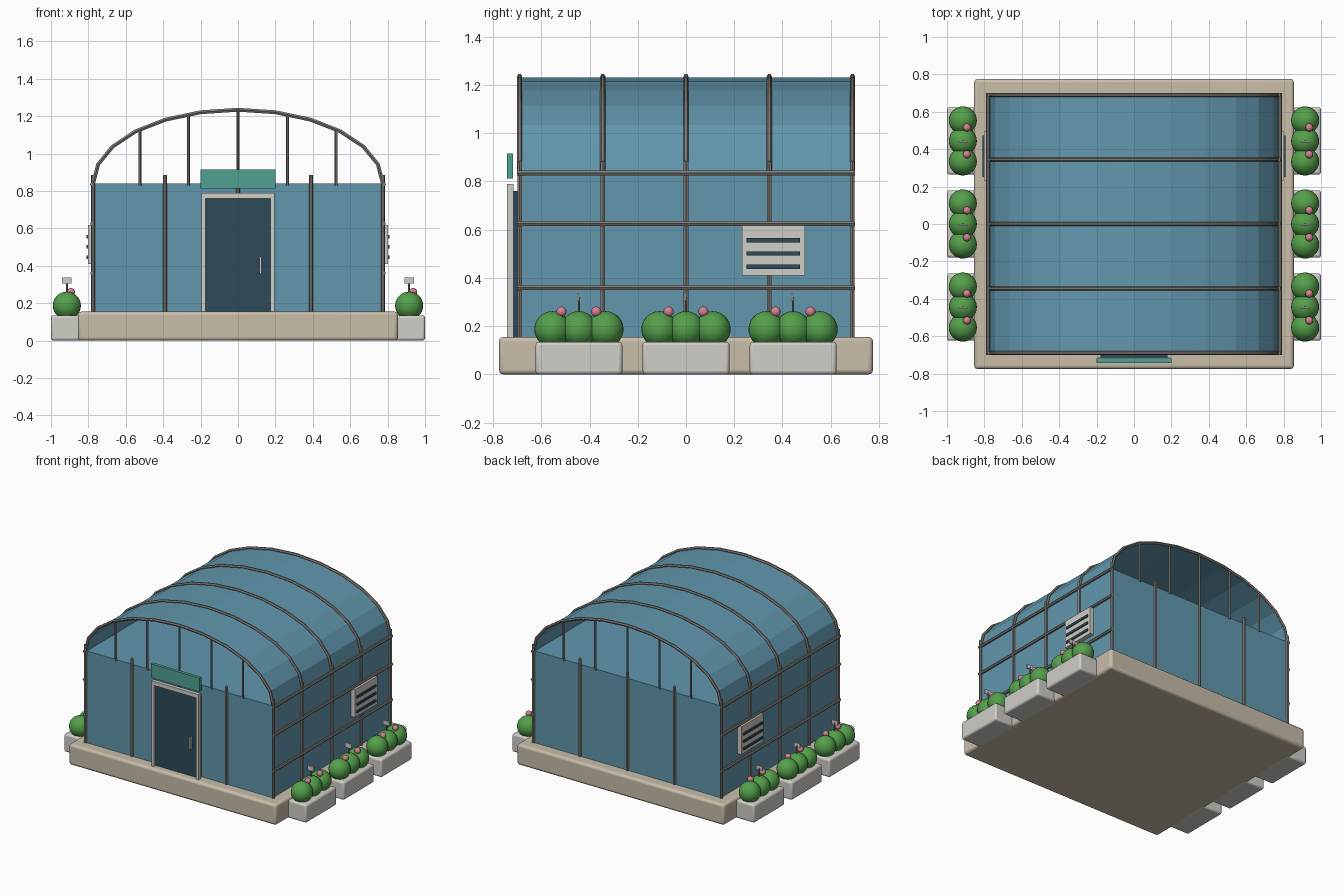
import bpy, bmesh
from math import sin, cos, pi, sqrt, radians

if "Cube" in bpy.data.objects:
    bpy.data.objects.remove(bpy.data.objects["Cube"])


def material(name, rgb):
    m = bpy.data.materials.new(name)
    m.diffuse_color = (*rgb, 1)
    m.use_nodes = True
    m.node_tree.nodes["Principled BSDF"].inputs["Base Color"].default_value = m.diffuse_color
    return m


STONE = material("stone", (0.58, 0.51, 0.40))
GLASS = material("blue_glass", (0.12, 0.31, 0.42))
METAL = material("metal", (0.22, 0.20, 0.18))
PALE = material("pale", (0.64, 0.62, 0.58))
DARK = material("dark_glass", (0.026, 0.07, 0.10))
TEAL = material("teal", (0.08, 0.36, 0.29))
GREEN = material("leaf", (0.09, 0.35, 0.07))
PINK = material("flower", (0.70, 0.22, 0.30))


def finish(obj, name, mat, smooth=False):
    obj.name = name
    obj.data.materials.clear()
    obj.data.materials.append(mat)
    if smooth:
        bpy.ops.object.shade_smooth_by_angle(angle=radians(40))
    return obj


def box(name, lo, hi, mat, bevel=0):
    """Box between two corners, optionally with rounded edges."""
    bpy.ops.mesh.primitive_cube_add(size=1, location=[(a + b) / 2 for a, b in zip(lo, hi)])
    obj = bpy.context.object
    obj.scale = [b - a for a, b in zip(lo, hi)]
    bpy.ops.object.transform_apply(location=False, rotation=False, scale=True)
    if bevel:
        mod = obj.modifiers.new("round", "BEVEL")
        mod.width, mod.segments = bevel, 3
    return finish(obj, name, mat, bool(bevel))


def tube(name, points, mat=METAL, r=0.011):
    """Round bar following a path."""
    cu = bpy.data.curves.new(name, "CURVE")
    cu.dimensions = "3D"
    cu.bevel_depth, cu.bevel_resolution, cu.use_fill_caps = r, 1, True
    sp = cu.splines.new("POLY")
    sp.points.add(len(points) - 1)
    for p, co in zip(sp.points, points):
        p.co = (*co, 1)
    obj = bpy.data.objects.new(name, cu)
    bpy.context.collection.objects.link(obj)
    bpy.ops.object.select_all(action="DESELECT")
    obj.select_set(True)
    bpy.context.view_layer.objects.active = obj
    bpy.ops.object.convert(target="MESH")
    return finish(bpy.context.object, name, mat, True)


def ball(name, loc, r, mat):
    bpy.ops.mesh.primitive_uv_sphere_add(segments=24, ring_count=14, radius=r, location=loc)
    obj = finish(bpy.context.object, name, mat)
    bpy.ops.object.shade_smooth()
    return obj


FLOOR, EAVE, RISE, W, L = 0.155, 0.84, 0.395, 0.775, 0.69


def arch(a, h):
    return [(a * cos(i * pi / 12), EAVE + h * sin(i * pi / 12)) for i in range(13)]


# Base slab and glass body
box("base_slab", (-0.855, -0.775, 0), (0.855, 0.775, FLOOR), STONE, 0.018)
box("glass_walls", (-0.77, -L, FLOOR - 0.01), (0.77, L, EAVE), GLASS)

# Barrel roof sheet, open at both gables
bm = bmesh.new()
rows = [[bm.verts.new((x, y, z)) for x, z in arch(0.77, 0.39)] for y in (-L, L)]
for i in range(12):
    bm.faces.new((rows[0][i], rows[0][i + 1], rows[1][i + 1], rows[1][i]))
bmesh.ops.recalc_face_normals(bm, faces=bm.faces)
if bm.faces[:][6].normal.z < 0:
    bmesh.ops.reverse_faces(bm, faces=bm.faces[:])
me = bpy.data.meshes.new("glass_roof")
bm.to_mesh(me)
bm.free()
roof = bpy.data.objects.new("glass_roof", me)
bpy.context.collection.objects.link(roof)
me.materials.append(GLASS)
roof.modifiers.new("thickness", "SOLIDIFY").thickness = 0.006

# Roof ribs and side posts
for y in (-L, -L / 2, 0, L / 2, L):
    tube("roof_rib", [(x, y, z) for x, z in arch(W, RISE)])
    for s in (-1, 1):
        tube("side_post", [(s * W, y, FLOOR - 0.01), (s * W, y, 0.885)])

# Horizontal side rails
for s in (-1, 1):
    for z in (0.36, 0.625, 0.835):
        tube("side_rail", [(s * 0.78, -L - 0.01, z), (s * 0.78, L + 0.01, z)])

# End posts and gable mullions
for y in (-L, L):
    for x in (-0.39, 0, 0.39):
        tube("end_post", [(x, y, FLOOR - 0.01), (x, y, 0.885)])
    for x in (-0.525, -0.265, 0, 0.265, 0.525):
        top = EAVE + RISE * sqrt(1 - (x / W) ** 2) - 0.005
        tube("gable_mullion", [(x, y, EAVE - 0.01), (x, y, top)], r=0.008)

# Door, frame, handle and blank sign
box("door_panel", (-0.18, -0.72, FLOOR), (0.18, -L, 0.76), DARK)
for s in (-1, 1):
    box("door_jamb", (s * 0.185 - 0.01, -0.742, FLOOR), (s * 0.185 + 0.01, -0.715, 0.76), PALE)
box("door_lintel", (-0.195, -0.742, 0.76), (0.195, -0.715, 0.79), PALE)
box("door_handle", (0.115, -0.74, 0.36), (0.126, -0.72, 0.45), PALE)
box("sign_board", (-0.2, -0.742, 0.812), (0.2, -0.718, 0.915), TEAL)

for s in (-1, 1):
    # Wall vents with dark slots
    x0, x1 = sorted((s * 0.765, s * 0.803))
    box("vent_plate", (x0, 0.232, 0.41), (x1, 0.494, 0.618), PALE)
    x0, x1 = sorted((s * 0.79, s * 0.81))
    for z in (0.446, 0.501, 0.556):
        box("vent_slot", (x0, 0.25, z - 0.009), (x1, 0.473, z + 0.009), DARK)

    # Planters with bushes, flowers and plant labels
    cx = s * 0.915
    for cy in (-0.444, 0, 0.444):
        box("planter", (cx - 0.085, cy - 0.18, 0), (cx + 0.085, cy + 0.18, 0.135), PALE, 0.014)
        for d in (-0.11, 0, 0.11):
            ball("bush", (cx, cy + d, 0.187), 0.075, GREEN)
        for d in (-0.072, 0.072):
            ball("flower", (cx + 0.022, cy + d, 0.26), 0.021, PINK)
        tube("label_stake", [(cx, cy, 0.2), (cx, cy, 0.32)], METAL, 0.005)
        box("label_plate", (cx - 0.026, cy - 0.008, 0.305), (cx + 0.026, cy, 0.338), PALE)
